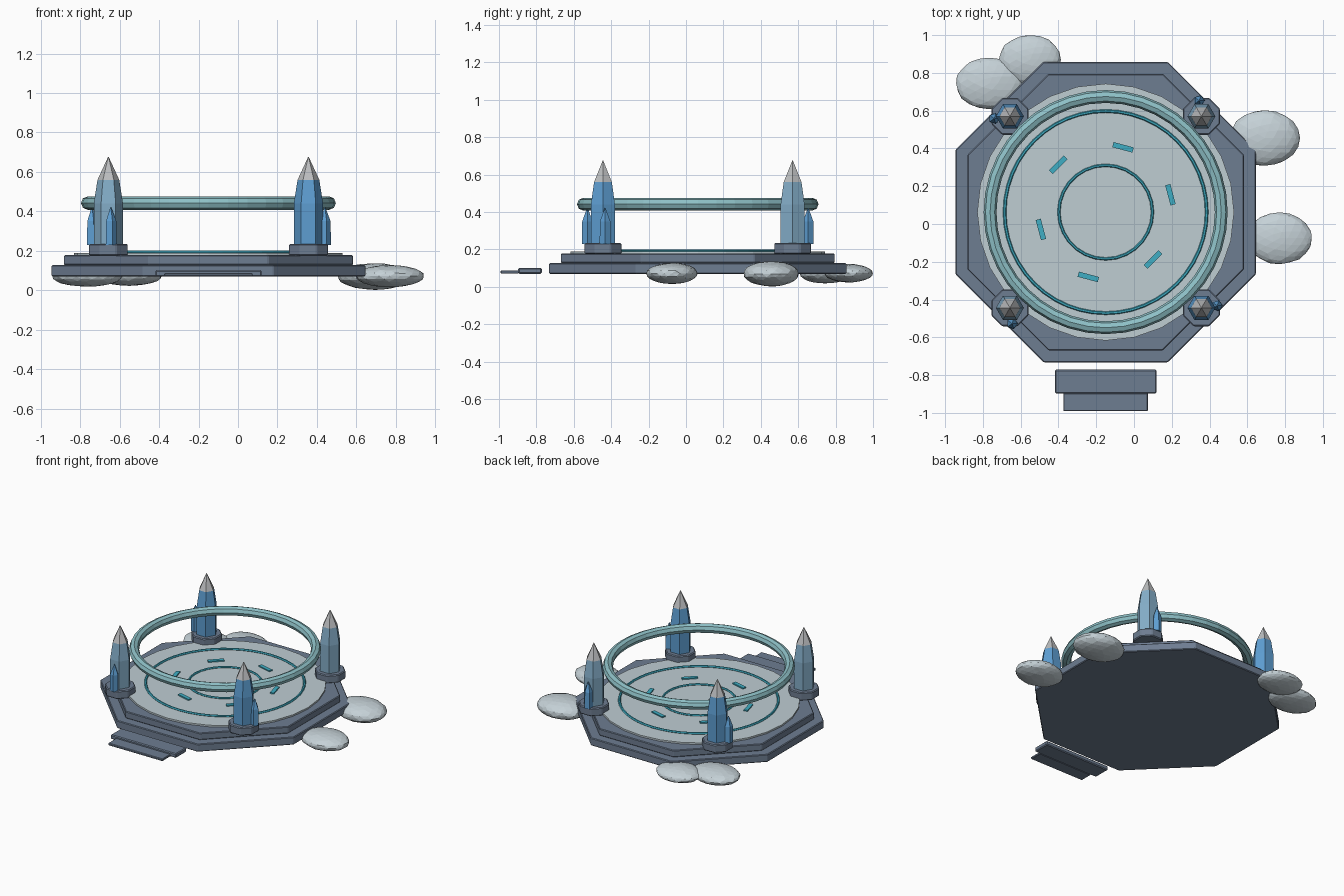
import bpy, math, random
from mathutils import Vector

if "Cube" in bpy.data.objects:
    bpy.data.objects.remove(bpy.data.objects["Cube"])

random.seed(4)
CX, CY = -0.15, 0.063          # centre of the pad


def material(name, rgb):
    m = bpy.data.materials.new(name)
    m.diffuse_color = (*rgb, 1.0)
    m.use_nodes = True
    m.node_tree.nodes["Principled BSDF"].inputs["Base Color"].default_value = m.diffuse_color
    return m


SLATE = material("slate", (0.155, 0.205, 0.285))
PALE = material("pale_grey", (0.52, 0.61, 0.65))
CLOUD = material("cloud_white", (0.56, 0.64, 0.68))
TEAL = material("soft_teal", (0.27, 0.53, 0.57))
CYAN = material("cyan", (0.05, 0.42, 0.55))
BLUE = material("bright_blue", (0.11, 0.34, 0.64))
MUTED = material("muted_blue", (0.23, 0.42, 0.58))
NOSE = material("nose_grey", (0.50, 0.51, 0.52))


def finish(name, mat, bevel=0.0):
    ob = bpy.context.object
    ob.name = name
    ob.data.materials.append(mat)
    if bevel:
        b = ob.modifiers.new("bevel", 'BEVEL')
        b.width, b.segments = bevel, 1
    return ob


def prism(name, mat, x, y, z0, z1, r, sides, r2=None, turn=0.0, bevel=0.0):
    """Upright prism or frustum; turn places the first corner (degrees from +x)."""
    bpy.ops.mesh.primitive_cone_add(
        vertices=sides, radius1=r, radius2=r if r2 is None else r2, depth=z1 - z0,
        location=(x, y, (z0 + z1) / 2), rotation=(0, 0, math.radians(turn - 90)))
    return finish(name, mat, bevel)


def box(name, mat, x, y, z, sx, sy, sz, turn=0.0, bevel=0.0):
    bpy.ops.mesh.primitive_cube_add(size=1, location=(x, y, z),
                                    rotation=(0, 0, math.radians(turn)))
    bpy.context.object.scale = (sx, sy, sz)
    bpy.ops.object.transform_apply(location=False, rotation=False, scale=True)
    return finish(name, mat, bevel)


def ring(name, mat, z, radius, minor, major_segments, minor_segments):
    bpy.ops.mesh.primitive_torus_add(
        location=(CX, CY, z), major_radius=radius, minor_radius=minor,
        major_segments=major_segments, minor_segments=minor_segments)
    return finish(name, mat)


def lathe(name, profile, sides, x, y, mats):
    """Faceted solid from (radius, z) levels; one material per band."""
    verts, faces = [], []
    for r, z in profile:
        for i in range(sides):
            a = math.tau * i / sides
            verts.append((x + r * math.cos(a), y + r * math.sin(a), z))
    for k in range(len(profile) - 1):
        for i in range(sides):
            j = (i + 1) % sides
            faces.append((k * sides + i, k * sides + j,
                          (k + 1) * sides + j, (k + 1) * sides + i))
    top = (len(profile) - 1) * sides
    faces.append(tuple(reversed(range(sides))))
    faces.append(tuple(range(top, top + sides)))
    me = bpy.data.meshes.new(name)
    me.from_pydata(verts, [], faces)
    ob = bpy.data.objects.new(name, me)
    bpy.context.collection.objects.link(ob)
    used = list(dict.fromkeys(mats))
    for m in used:
        me.materials.append(m)
    for p in me.polygons:
        band = min(p.index // sides, len(mats) - 1)
        p.material_index = used.index(mats[band])
    return ob


# Stepped octagonal base and round deck
C8 = 1 / math.cos(math.pi / 8)
prism("lower_base", SLATE, CX, CY, 0.07, 0.127, 0.795 * C8, 8, turn=22.5, bevel=0.005)
prism("upper_base", SLATE, CX, CY, 0.127, 0.178, 0.732 * C8, 8, turn=22.5, bevel=0.005)
prism("deck", PALE, CX, CY, 0.17, 0.19, 0.68, 28)

# Deck markings
ring("outer_marking", CYAN, 0.193, 0.535, 0.009, 48, 6)
ring("inner_marking", CYAN, 0.193, 0.248, 0.008, 28, 6)
for k in range(6):
    a = math.radians(15 + 60 * k)
    box("deck_dash", CYAN, CX + 0.355 * math.cos(a), CY + 0.355 * math.sin(a),
        0.194, 0.028, 0.11, 0.009, turn=15 + 60 * k)

# Floating hoop
ring("hoop", TEAL, 0.442, 0.612, 0.034, 40, 8)

# Corner rockets, each with one side booster
for k in range(4):
    a = math.radians(45 + 90 * k)
    x, y = CX + 0.717 * math.cos(a), CY + 0.717 * math.sin(a)
    body = MUTED if k % 2 == 0 else BLUE
    prism("rocket_base", SLATE, x, y, 0.175, 0.235, 0.098 * C8, 8,
          turn=22.5, bevel=0.006)
    lathe("rocket", [(0.074, 0.23), (0.074, 0.44), (0.055, 0.56), (0.002, 0.675)],
          6, x, y, [body, body, NOSE])
    b = a + math.radians(53)
    lathe("booster", [(0.031, 0.23), (0.029, 0.35), (0.002, 0.422)],
          5, x + 0.084 * math.cos(b), y + 0.084 * math.sin(b), [BLUE, BLUE])

# Front steps
box("upper_step", SLATE, -0.15, -0.834, 0.086, 0.538, 0.126, 0.032, bevel=0.006)
box("lower_step", SLATE, -0.15, -0.943, 0.079, 0.448, 0.096, 0.017, bevel=0.004)

# Flattened clouds around the rim: x, y, z, half sizes
for x, y, z, sx, sy, sz in [(-0.765, 0.745, 0.07, 0.180, 0.138, 0.052),
                            (-0.550, 0.870, 0.073, 0.165, 0.132, 0.050),
                            (0.692, 0.455, 0.070, 0.187, 0.150, 0.068),
                            (0.770, -0.075, 0.072, 0.176, 0.138, 0.057)]:
    bpy.ops.mesh.primitive_ico_sphere_add(subdivisions=3, radius=1, location=(x, y, z))
    ob = finish("cloud", CLOUD)
    size = Vector((sx, sy, sz))
    for v in ob.data.vertices:
        v.co = v.co * size * random.uniform(0.97, 1.01)
